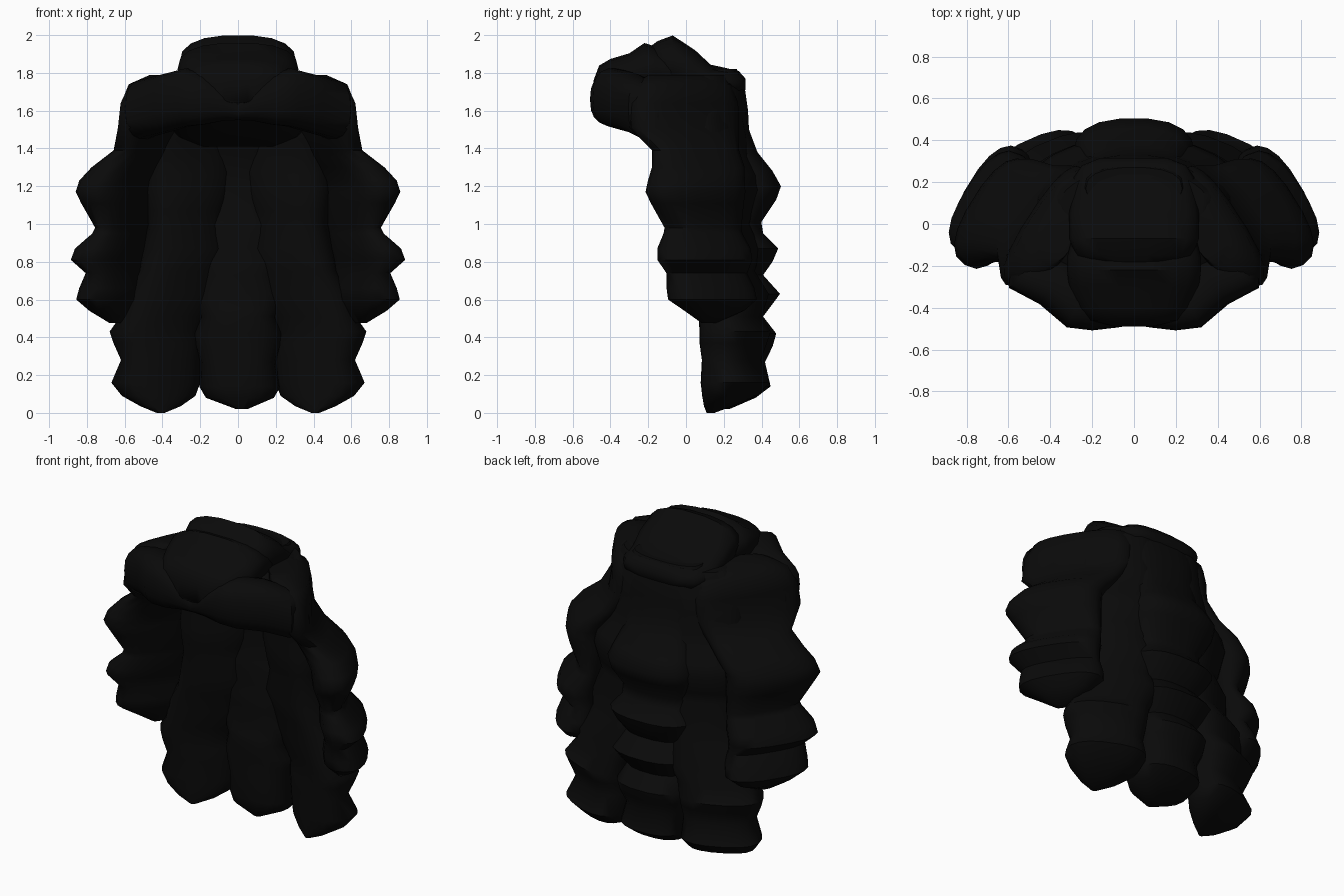
import bpy, bmesh, math
from mathutils import Vector

cube = bpy.data.objects.get("Cube")
if cube:
    bpy.data.objects.remove(cube, do_unlink=True)

# Single hair colour
hair = bpy.data.materials.new("hair_black")
hair.use_nodes = True
COL = (0.003, 0.003, 0.003, 1)
hair.diffuse_color = COL
hair.node_tree.nodes["Principled BSDF"].inputs["Base Color"].default_value = COL

SIDES = 18


def loft(name, rings, upright=False, sx=1, power=2.5):
    """Skin rounded cross-sections. Ring: x, y, z, half size a, half size b, yaw in degrees.
    Rings lie flat, or stand upright (b is then the half height)."""
    bm = bmesh.new()
    loops = []
    for x, y, z, a, b, yaw in rings:
        t = math.radians(yaw)
        u = Vector((math.cos(t), math.sin(t), 0))
        v = Vector((0, 0, 1)) if upright else Vector((-math.sin(t), math.cos(t), 0))
        loop = []
        for i in range(SIDES):
            k = 2 * math.pi * i / SIDES
            c, s = math.cos(k), math.sin(k)
            p = Vector((x, y, z))
            p += u * a * math.copysign(abs(c) ** (2 / power), c)
            p += v * b * math.copysign(abs(s) ** (2 / power), s)
            loop.append(bm.verts.new((p.x * sx, p.y, p.z)))
        loops.append(loop)
    for lo, hi in zip(loops, loops[1:]):
        for i in range(SIDES):
            j = (i + 1) % SIDES
            bm.faces.new((lo[i], lo[j], hi[j], hi[i]))
    bm.faces.new(loops[0])
    bm.faces.new(loops[-1])
    bmesh.ops.recalc_face_normals(bm, faces=bm.faces)
    me = bpy.data.meshes.new(name)
    bm.to_mesh(me)
    bm.free()
    me.materials.append(hair)
    ob = bpy.data.objects.new(name, me)
    bpy.context.collection.objects.link(ob)
    bpy.ops.object.select_all(action="DESELECT")
    ob.select_set(True)
    bpy.context.view_layer.objects.active = ob
    bpy.ops.object.shade_smooth_by_angle(angle=math.radians(50))


# Wavy lock down the middle of the back
loft("back_centre_lock", [
    (0, .17, 1.82, .23, .10, 0), (0, .19, 1.74, .27, .12, 0),
    (0, .20, 1.60, .26, .13, 0), (0, .21, 1.50, .25, .125, 0),
    (0, .25, 1.38, .23, .13, 0), (0, .31, 1.28, .26, .15, 0),
    (0, .33, 1.20, .29, .175, 0), (0, .32, 1.13, .28, .16, 0),
    (0, .27, 1.01, .23, .13, 0), (0, .27, .95, .24, .14, 0),
    (0, .31, .87, .28, .18, 0), (0, .29, .80, .25, .17, 0),
    (0, .26, .73, .21, .15, 0), (0, .31, .63, .26, .19, 0),
    (0, .27, .55, .23, .17, 0), (0, .25, .51, .20, .16, 0),
    (0, .29, .42, .24, .19, 0), (0, .28, .35, .23, .18, 0),
    (0, .26, .27, .20, .16, 0), (.01, .275, .14, .215, .175, 0),
    (.01, .24, .08, .18, .13, 0), (.02, .19, .02, .03, .04, 0)])

# Paired locks
BACK = [
    (.22, .14, 1.79, .14, .08, -30), (.24, .16, 1.71, .20, .10, -32),
    (.26, .14, 1.56, .22, .12, -32), (.26, .16, 1.45, .23, .12, -30),
    (.25, .18, 1.36, .23, .12, -26), (.26, .205, 1.26, .24, .15, -24),
    (.27, .21, 1.18, .24, .16, -24), (.28, .19, 1.07, .21, .14, -24),
    (.28, .19, 1.00, .20, .12, -24), (.28, .215, .87, .23, .155, -22),
    (.31, .21, .75, .22, .13, -22), (.35, .25, .63, .26, .16, -22),
    (.39, .235, .51, .24, .14, -22), (.435, .26, .43, .25, .16, -24),
    (.425, .25, .37, .24, .15, -24), (.41, .24, .28, .215, .13, -24),
    (.435, .26, .16, .24, .155, -24), (.42, .23, .09, .20, .12, -24),
    (.41, .17, .035, .11, .06, -24), (.41, .13, 0, .02, .02, -24)]
SIDE = [
    (.33, -.02, 1.79, .20, .08, -57), (.38, -.02, 1.74, .29, .12, -57),
    (.415, -.01, 1.64, .33, .10, -57), (.43, -.01, 1.51, .335, .09, -57),
    (.485, .05, 1.39, .26, .10, -57), (.58, .065, 1.30, .27, .13, -57),
    (.64, .055, 1.23, .28, .135, -58), (.655, .05, 1.17, .29, .135, -58),
    (.64, .06, 1.11, .27, .125, -58), (.61, .09, .98, .23, .08, -58),
    (.62, .09, .95, .235, .085, -58), (.67, .095, .87, .27, .13, -58),
    (.69, .10, .81, .275, .13, -58), (.65, .11, .74, .24, .09, -58),
    (.66, .13, .66, .255, .12, -58), (.67, .14, .60, .255, .13, -58),
    (.66, .15, .54, .17, .09, -58), (.65, .12, .475, .04, .02, -58)]
# Parted fringe sweeping from the centre out to the temples
FRINGE = [
    (-.01, -.41, 1.60, .07, .05, -90), (.08, -.405, 1.635, .09, .09, -88),
    (.18, -.40, 1.66, .11, .135, -80), (.27, -.385, 1.67, .12, .155, -65),
    (.38, -.28, 1.64, .125, .155, -55), (.495, -.225, 1.61, .13, .155, -38),
    (.51, -.13, 1.57, .10, .13, -10), (.46, -.04, 1.55, .04, .06, 0)]
for side, sx in (("left", 1), ("right", -1)):
    loft(side + "_back_lock", BACK, sx=sx)
    loft(side + "_side_lock", SIDE, sx=sx)
    loft(side + "_fringe", FRINGE, upright=True, sx=sx)

# Fan-shaped tuft above the parting
loft("front_tuft", [
    (0, -.49, 1.70, .09, .06, 0), (0, -.46, 1.74, .22, .10, 0),
    (0, -.40, 1.77, .27, .105, 0), (0, -.30, 1.79, .31, .115, 0),
    (0, -.22, 1.82, .32, .14, 0), (0, -.16, 1.82, .32, .12, 0),
    (0, -.08, 1.80, .30, .10, 0)], upright=True)

# Crown tuft rolling over the top to the back
loft("crown_tuft", [
    (0, -.19, 1.85, .20, .09, 0), (0, -.15, 1.85, .28, .12, 0),
    (0, -.07, 1.85, .31, .15, 0), (0, .05, 1.80, .31, .12, 0),
    (0, .13, 1.75, .30, .095, 0), (0, .22, 1.745, .29, .08, 0),
    (0, .28, 1.74, .25, .07, 0), (0, .315, 1.74, .16, .03, 0)], upright=True)

# Domed scalp under the tufts, sloping back to the nape
loft("scalp", [
    (0, .10, 1.41, .20, .05, 0), (0, .04, 1.46, .32, .13, 0),
    (0, -.02, 1.53, .38, .23, 0), (0, -.04, 1.60, .40, .29, 0),
    (0, -.04, 1.68, .42, .31, 0), (0, -.03, 1.76, .36, .24, 0),
    (0, 0, 1.80, .25, .15, 0)])
